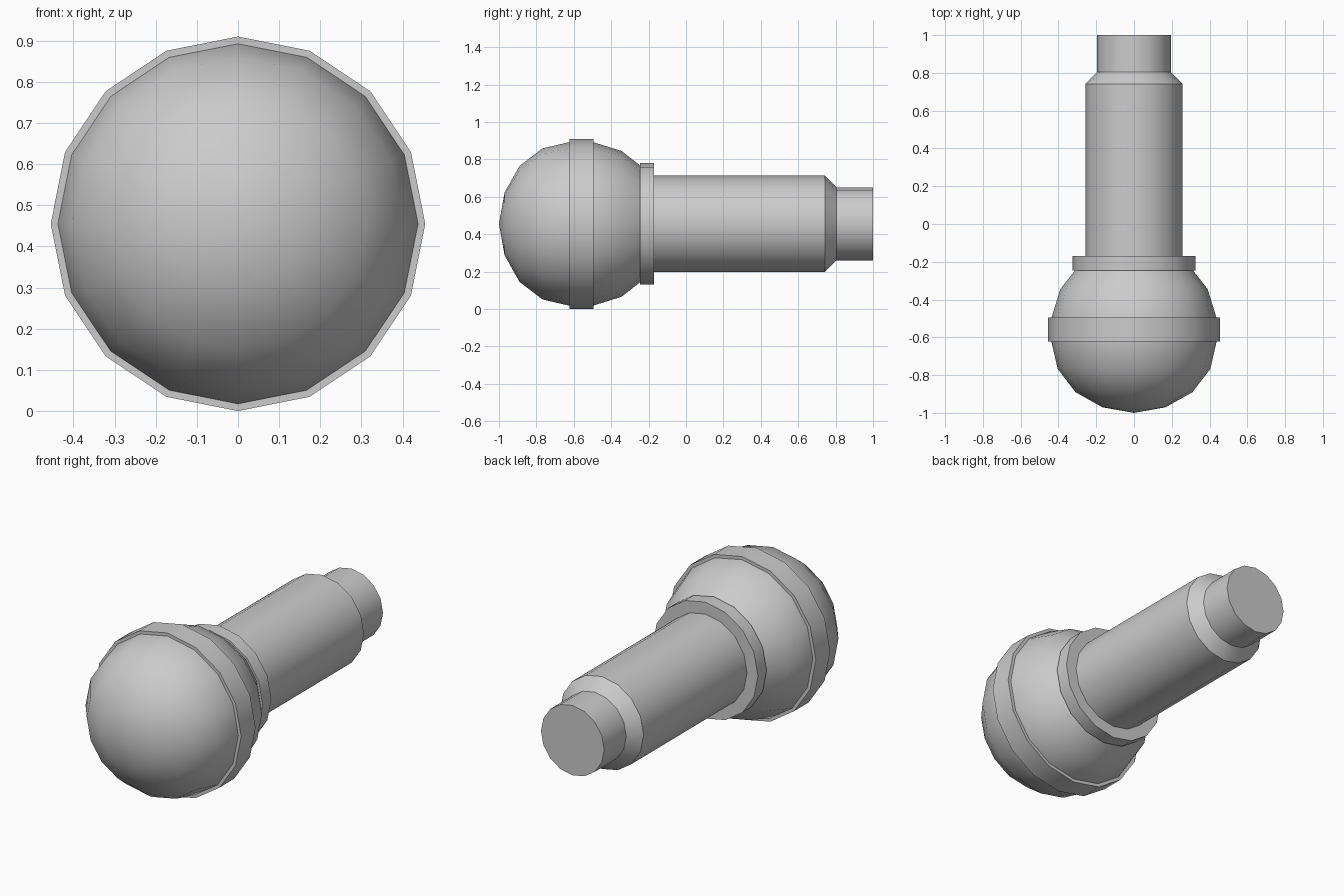
import bpy, bmesh, math

cube = bpy.data.objects.get("Cube")
if cube:
    bpy.data.objects.remove(cube, do_unlink=True)

SIDES = 16
AXIS_Z = 0.455

grey = bpy.data.materials.new("plain grey")
grey.use_nodes = True
colour = (0.6, 0.6, 0.6, 1)
grey.diffuse_color = colour
grey.node_tree.nodes["Principled BSDF"].inputs["Base Color"].default_value = colour


def lathe(name, profile):
    """Turn (y, radius) points around the long axis; close both ends."""
    bm = bmesh.new()
    rings = []
    for y, r in profile:
        if r == 0:
            rings.append([bm.verts.new((0, y, AXIS_Z))] * SIDES)
            continue
        angles = [math.tau * i / SIDES for i in range(SIDES)]
        rings.append([bm.verts.new((r * math.cos(a), y, AXIS_Z + r * math.sin(a)))
                      for a in angles])
    for a, b in zip(rings, rings[1:]):
        for i in range(SIDES):
            j = (i + 1) % SIDES
            corners = list(dict.fromkeys((a[i], a[j], b[j], b[i])))
            bm.faces.new(corners)
    for ring in (rings[0], rings[-1]):
        if ring[0] is not ring[1]:
            bm.faces.new(ring)
    bmesh.ops.recalc_face_normals(bm, faces=bm.faces)
    mesh = bpy.data.meshes.new(name)
    bm.to_mesh(mesh)
    bm.free()
    mesh.materials.append(grey)
    obj = bpy.data.objects.new(name, mesh)
    bpy.context.collection.objects.link(obj)
    bpy.ops.object.select_all(action='DESELECT')
    obj.select_set(True)
    bpy.context.view_layer.objects.active = obj
    bpy.ops.object.shade_smooth_by_angle(angle=math.radians(32))
    return obj


# Rounded head and the band around it
lathe("round_head", [(-1, 0), (-0.97, 0.168), (-0.89, 0.31), (-0.767, 0.404),
                     (-0.62, 0.438), (-0.5, 0.438), (-0.345, 0.39), (-0.23, 0.30)])
lathe("head_band", [(-0.622, 0.455), (-0.495, 0.455)])

# Collar where the head meets the handle
lathe("collar", [(-0.247, 0.325), (-0.17, 0.325)])

# Handle with a bevelled shoulder and a narrower end
lathe("handle", [(-0.2, 0.258), (0.742, 0.258), (0.805, 0.195)])
lathe("handle_end", [(0.805, 0.195), (1, 0.195)])
